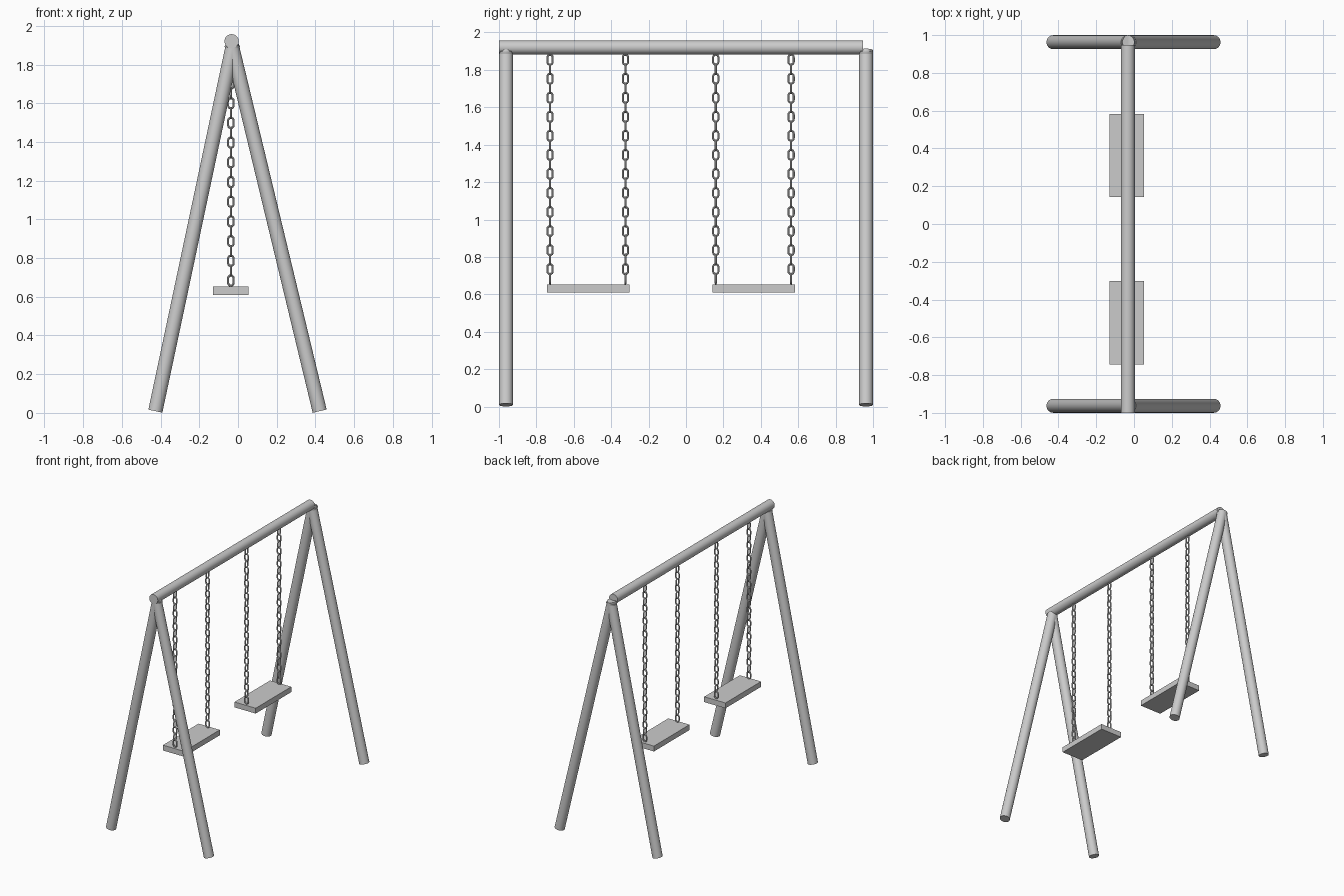
import bpy, bmesh, math
from mathutils import Vector

if "Cube" in bpy.data.objects:
    bpy.data.objects.remove(bpy.data.objects["Cube"])

R = 0.037          # pole radius
CX = -0.035        # x of beam and swings


def smooth(obj):
    bpy.ops.object.select_all(action='DESELECT')
    obj.select_set(True)
    bpy.context.view_layer.objects.active = obj
    bpy.ops.object.shade_smooth_by_angle(angle=math.radians(40))


def pole(name, a, b):
    a, b = Vector(a), Vector(b)
    d = b - a
    bpy.ops.mesh.primitive_cylinder_add(vertices=32, radius=R, depth=d.length,
                                        location=(a + b) / 2)
    obj = bpy.context.object
    obj.name = name
    obj.rotation_euler = d.to_track_quat('Z', 'Y').to_euler()
    smooth(obj)


def box(name, lo, hi):
    lo, hi = Vector(lo), Vector(hi)
    bpy.ops.mesh.primitive_cube_add(size=1, location=(lo + hi) / 2)
    obj = bpy.context.object
    obj.name = name
    obj.scale = hi - lo
    bpy.ops.object.transform_apply(location=False, rotation=False, scale=True)


def add_link(bm, centre, side, wire=0.0055, width=0.039, height=0.064, arc=8, sides=8):
    """Stadium-shaped link standing in the plane of z and the side axis."""
    up = Vector((0, 0, 1))
    binormal = side.cross(up)
    bend = width / 2 - wire
    half = height / 2 - wire - bend
    rings = []
    for end in (0, 1):
        for i in range(arc + 1):
            t = math.pi * (end + i / arc)
            n = side * math.cos(t) + up * math.sin(t)
            p = centre + n * bend + up * (half if end == 0 else -half)
            rings.append([bm.verts.new(p + wire * (n * math.cos(u) + binormal * math.sin(u)))
                          for u in (2 * math.pi * k / sides for k in range(sides))])
    for i, ring in enumerate(rings):
        nxt = rings[(i + 1) % len(rings)]
        for k in range(sides):
            j = (k + 1) % sides
            bm.faces.new((ring[k], ring[j], nxt[j], nxt[k]))


def chain(name, y):
    bm = bmesh.new()
    for i in range(24):
        side = Vector((0, 1, 0)) if i % 2 else Vector((1, 0, 0))
        add_link(bm, Vector((CX - 0.002, y, 0.684 + i * 0.0509)), side)
    bmesh.ops.recalc_face_normals(bm, faces=bm.faces)
    mesh = bpy.data.meshes.new(name)
    bm.to_mesh(mesh)
    bm.free()
    obj = bpy.data.objects.new(name, mesh)
    bpy.context.collection.objects.link(obj)
    smooth(obj)


# A-frame legs at both ends
for end, y in (("front", -0.9625), ("back", 0.9625)):
    pole(end + "_left_leg", (-0.427, y, 0.009), (-0.025, y, 1.905))
    pole(end + "_right_leg", (0.422, y, 0.009), (-0.034, y, 1.905))

# Top beam
pole("top_beam", (CX + 0.002, -1.0, 1.92), (CX + 0.002, 0.947, 1.92))

# Seats with two chains each
for label, y in (("front", -0.744), ("back", 0.142)):
    box(label + "_seat", (-0.13, y, 0.61), (0.054, y + 0.441, 0.652))
    chain(label + "_seat_chain_a", y + 0.017)
    chain(label + "_seat_chain_b", y + 0.42)
